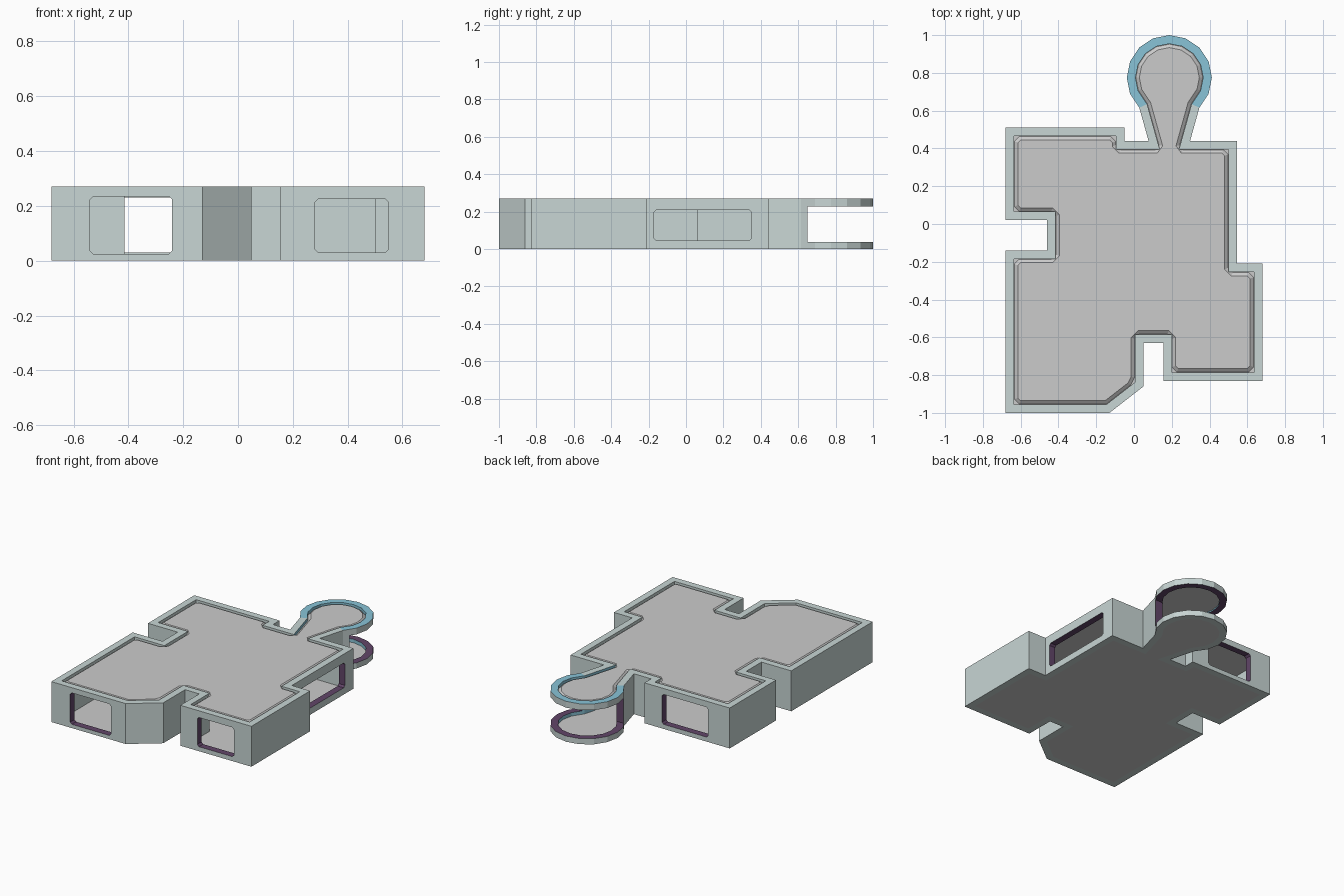
import bpy, bmesh, math
from mathutils import Vector

if "Cube" in bpy.data.objects:
    bpy.data.objects.remove(bpy.data.objects["Cube"])


def material(name, color):
    m = bpy.data.materials.new(name)
    m.diffuse_color = (*color, 1)
    m.use_nodes = True
    m.node_tree.nodes["Principled BSDF"].inputs["Base Color"].default_value = m.diffuse_color
    return m


WALL = material("wall_grey_green", (0.58, 0.67, 0.66))
BLUE = material("lip_blue", (0.25, 0.55, 0.68))
PURPLE = material("reveal_purple", (0.12, 0.06, 0.14))

H = 0.27        # wall height
T = 0.045       # wall thickness

# Outer footprint, counter-clockwise, with the round bay at the back
BAY = [(0.187 + 0.225 * math.cos(math.radians(a)), 0.775 + 0.225 * math.sin(math.radians(a)))
       for a in [-45 + 22.5 * i for i in range(13)]]
FRONT = [(-0.68, -1), (-0.13, -1), (0.05, -0.86), (0.05, -0.63), (0.155, -0.63), (0.155, -0.83),
         (0.68, -0.83), (0.68, -0.21), (0.545, -0.21), (0.545, 0.44), (0.297, 0.44)]
BACK = [(0.077, 0.44), (-0.05, 0.44), (-0.05, 0.51), (-0.68, 0.51), (-0.68, 0.02),
        (-0.46, 0.02), (-0.46, -0.14), (-0.68, -0.14)]
OUTLINE = [Vector(p) for p in FRONT + BAY + BACK]


def offset(pts, d):
    """Mitred inward offset of a counter-clockwise outline."""
    out = []
    for i, p in enumerate(pts):
        a = (p - pts[i - 1]).normalized()
        b = (pts[(i + 1) % len(pts)] - p).normalized()
        n1, n2 = Vector((-a.y, a.x)), Vector((-b.y, b.x))
        out.append(p + (n1 + n2) * d / (1 + n1.dot(n2)))
    return out


def chamfer(pts, c):
    """Cut off the sharp corners of an outline."""
    out = []
    for i, p in enumerate(pts):
        a = (pts[i - 1] - p).normalized()
        b = (pts[(i + 1) % len(pts)] - p).normalized()
        out += [p + a * c, p + b * c] if a.dot(b) > -0.7 else [p]
    return out


def make(name, bm, mats=()):
    bmesh.ops.recalc_face_normals(bm, faces=bm.faces)
    me = bpy.data.meshes.new(name)
    bm.to_mesh(me)
    bm.free()
    ob = bpy.data.objects.new(name, me)
    bpy.context.collection.objects.link(ob)
    for m in mats:
        me.materials.append(m)
    return ob


def loft(name, layers, mats=()):
    """Stack outlines (points, z) into a closed solid."""
    bm = bmesh.new()
    rings = [[bm.verts.new((p.x, p.y, z)) for p in pts] for pts, z in layers]
    n = len(rings[0])
    for lo, hi in zip(rings, rings[1:]):
        for i in range(n):
            j = (i + 1) % n
            bm.faces.new((lo[i], lo[j], hi[j], hi[i]))
    bm.faces.new(rings[0][::-1])
    bm.faces.new(rings[-1])
    return make(name, bm, mats)


# Outer wall: a hollow band following the footprint, blue lip on the bay
bm = bmesh.new()
inner = offset(OUTLINE, T)
loops = [[bm.verts.new((p.x, p.y, z)) for p in pts]
         for pts, z in ((OUTLINE, 0), (OUTLINE, H), (inner, H), (inner, 0))]
n = len(OUTLINE)
bay_start = len(FRONT)
for i in range(n):
    j = (i + 1) % n
    for k in range(4):
        a, b = loops[k], loops[(k + 1) % 4]
        f = bm.faces.new((a[i], a[j], b[j], b[i]))
        on_bay = bay_start <= i < bay_start + len(BAY) - 1
        on_neck = bay_start - 1 <= i < bay_start + len(BAY)
        if (k == 1 and on_bay) or (k == 2 and on_neck):
            f.material_index = 1
wall = make("outer_wall", bm, (WALL, BLUE, PURPLE))


def cut_opening(name, axis, pos, u0, u1, z0, z1, depth=0.06, c=0.012):
    """Cut an opening with clipped corners through the wall along an axis."""
    prof = chamfer([Vector(p) for p in ((u0, z0), (u1, z0), (u1, z1), (u0, z1))], c)
    bm = bmesh.new()
    ends = []
    for s in (pos - depth, pos + depth):
        ends.append([bm.verts.new((u, s, z) if axis == 'Y' else (s, u, z)) for u, z in prof])
    for i in range(len(prof)):
        j = (i + 1) % len(prof)
        bm.faces.new((ends[0][i], ends[0][j], ends[1][j], ends[1][i]))
    bm.faces.new(ends[0])
    bm.faces.new(ends[1])
    for f in bm.faces:
        f.material_index = 2
    cutter = make(name, bm, (WALL, BLUE, PURPLE))
    cutter.hide_render = True
    mod = wall.modifiers.new(name, 'BOOLEAN')
    mod.object = cutter
    mod.operation = 'DIFFERENCE'
    mod.solver = 'EXACT'
    bpy.context.view_layer.objects.active = wall
    bpy.ops.object.modifier_apply(modifier=name)
    bpy.data.objects.remove(cutter)


# Windows in the straight walls, then the wide opening around the bay
cut_opening("front_left_window", 'Y', -1.0, -0.54, -0.24, 0.025, 0.235)
cut_opening("front_right_window", 'Y', -0.83, 0.28, 0.55, 0.03, 0.225)
cut_opening("side_window", 'X', 0.545, -0.17, 0.35, 0.045, 0.21)
cut_opening("back_window", 'Y', 0.51, -0.52, -0.18, 0.03, 0.23)
cut_opening("bay_opening", 'Y', 0.90, -0.2, 0.6, 0.038, 0.228, depth=0.25)

# Floor, ceiling slab and raised roof panel with sloped edges
loft("floor", [(offset(OUTLINE, T), 0.0), (offset(OUTLINE, T), 0.015)])
loft("ceiling_slab", [(offset(OUTLINE, T), 0.236), (offset(OUTLINE, T), 0.25)])
panel = chamfer(offset(OUTLINE, T + 0.002), 0.025)
loft("roof_panel", [(panel, 0.249), (panel, 0.252), (offset(panel, 0.018), 0.266)])
